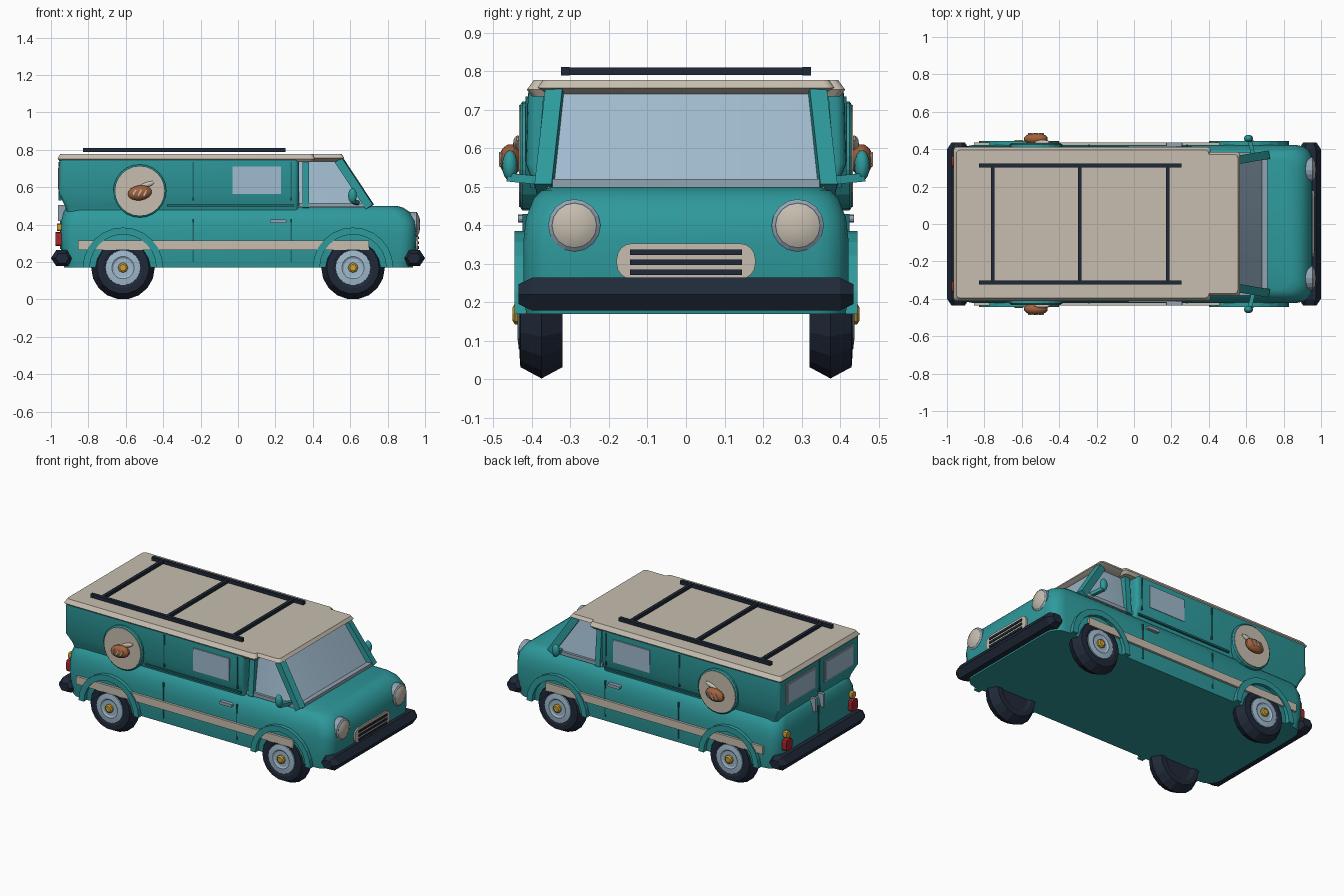
import bpy, bmesh, math
from mathutils import Vector, Matrix

cube = bpy.data.objects.get("Cube")
if cube:
    bpy.data.objects.remove(cube)


def material(name, r, g, b):
    m = bpy.data.materials.new(name)
    m.use_nodes = True
    m.diffuse_color = (r, g, b, 1)
    m.node_tree.nodes["Principled BSDF"].inputs["Base Color"].default_value = (r, g, b, 1)
    return m


TEAL = material("teal paint", .027, .32, .33)
SEAM = material("dark teal", .012, .14, .15)
CREAM = material("cream", .57, .51, .43)
GLASS = material("pale blue glass", .35, .49, .61)
NAVY = material("navy rubber", .014, .022, .04)
METAL = material("grey metal", .29, .37, .45)
BROWN = material("bread brown", .36, .12, .045)
RED = material("red lens", .38, .017, .026)
GOLD = material("gold", .6, .35, .03)


def finish(name, bm, mat, mirror=False, smooth=False):
    bmesh.ops.recalc_face_normals(bm, faces=bm.faces)
    me = bpy.data.meshes.new(name)
    bm.to_mesh(me)
    bm.free()
    me.materials.append(mat)
    ob = bpy.data.objects.new(name, me)
    bpy.context.collection.objects.link(ob)
    if smooth:
        bpy.ops.object.select_all(action='DESELECT')
        ob.select_set(True)
        bpy.context.view_layer.objects.active = ob
        bpy.ops.object.shade_smooth_by_angle(angle=math.radians(32))
    if mirror:
        mod = ob.modifiers.new("Mirror", 'MIRROR')
        mod.use_axis = (False, True, False)
    return ob


def loft(name, rings, mat, mirror=False, smooth=False):
    """Skin a list of equal point rings and cap both ends."""
    bm = bmesh.new()
    vs = [[bm.verts.new(p) for p in ring] for ring in rings]
    n = len(vs[0])
    for a, b in zip(vs, vs[1:]):
        for i in range(n):
            j = (i + 1) % n
            bm.faces.new((a[i], a[j], b[j], b[i]))
    bm.faces.new(vs[0])
    bm.faces.new(vs[-1])
    return finish(name, bm, mat, mirror, smooth)


def place(u, v, axis, a):
    return {'x': (a, u, v), 'y': (u, a, v), 'z': (u, v, a)}[axis]


def rounded(u0, u1, v0, v1, r, n=4):
    pts = []
    corners = ((u1 - r, v1 - r), (u0 + r, v1 - r), (u0 + r, v0 + r), (u1 - r, v0 + r))
    for k, (cu, cv) in enumerate(corners):
        for i in range(n + 1):
            t = (k + i / n) * math.pi / 2
            pts.append((cu + r * math.cos(t), cv + r * math.sin(t)))
    return pts


def prism(name, pts, axis, a, b, mat, mirror=False):
    return loft(name, [[place(u, v, axis, s) for u, v in pts] for s in (a, b)], mat, mirror)


def plate(name, u0, u1, v0, v1, axis, a, b, mat, mirror=False):
    return prism(name, [(u0, v0), (u1, v0), (u1, v1), (u0, v1)], axis, a, b, mat, mirror)


def lathe(name, axis, cu, cv, profile, mat, n=20, mirror=False, smooth=False):
    turns = [2 * math.pi * i / n for i in range(n)]
    rings = [[place(cu + r * math.cos(t), cv + r * math.sin(t), axis, s) for t in turns]
             for s, r in profile]
    return loft(name, rings, mat, mirror, smooth)


def shell(name, levels, corner, mat):
    """Stack rounded plan outlines given as (z, rear, front, half width)."""
    rings = [[(u, v, z) for u, v in rounded(x0, x1, -w, w, corner)] for z, x0, x1, w in levels]
    return loft(name, rings, mat, smooth=True)


def bar(name, p, q, size, mat, mirror=False):
    p, q = Vector(p), Vector(q)
    d = (q - p).normalized()
    side = d.cross(Vector((0, 0, 1)) if abs(d.z) < .9 else Vector((0, 1, 0))).normalized() * size / 2
    up = d.cross(side)
    return loft(name, [[c + side + up, c - side + up, c - side - up, c + side - up]
                       for c in (p, q)], mat, mirror)


def blob(name, centre, scale, tilt, mat):
    bm = bmesh.new()
    m = (Matrix.Translation(centre) @ Matrix.Rotation(math.radians(tilt), 4, 'Y')
         @ Matrix.Diagonal((*scale, 1)))
    bmesh.ops.create_uvsphere(bm, u_segments=14, v_segments=8, radius=1, matrix=m)
    return finish(name, bm, mat, True, True)


# Body shells
shell("lower_body", [(.17, -.93, .935, .415), (.24, -.945, .95, .422), (.36, -.95, .955, .422),
                     (.42, -.945, .948, .415), (.47, -.932, .915, .395),
                     (.49, -.92, .885, .375), (.50, -.90, .85, .35)], .085, TEAL)
shell("upper_body", [(.47, -.915, .325, .385), (.50, -.925, .325, .392),
                     (.56, -.955, .325, .415), (.745, -.955, .325, .41)], .025, TEAL)
shell("cab_glass", [(.48, .30, .705, .372), (.745, .30, .54, .335)], .012, GLASS)
shell("main_roof", [(.735, -.95, .40, .40), (.752, -.965, .41, .413), (.777, -.95, .40, .395)],
      .02, CREAM)
shell("cab_roof", [(.737, .35, .535, .35), (.757, .35, .568, .385), (.777, .35, .555, .372)],
      .02, CREAM)

# Cab pillars and windscreen trim
bar("windscreen_pillar", (.705, .368, .495), (.54, .34, .745), .045, TEAL, True)
bar("door_pillar", (.362, .372, .49), (.362, .352, .745), .036, TEAL, True)
bar("door_window_sill", (.33, .372, .505), (.69, .372, .505), .022, METAL, True)
bar("windscreen_sill", (.70, -.36, .505), (.70, .36, .505), .03, METAL)

# Wheels and arches
for end, x in (("rear", -.615), ("front", .615)):
    lathe(end + "_tyre", 'y', x, .17, [(.33, .09), (.32, .11), (.32, .14), (.375, .17),
                                      (.43, .14), (.432, .11), (.425, .09)], NAVY, 18, True)
    lathe(end + "_hub", 'y', x, .17, [(.40, .095), (.434, .093), (.438, .06), (.432, .05)],
          GLASS, 18, True)
    lathe(end + "_hub_cap", 'y', x, .17, [(.42, .027), (.444, .027), (.45, .018)], GOLD, 8, True)
    arcs = [[(x + r * math.cos(math.pi * i / 12), .17 + r * math.sin(math.pi * i / 12))
             for i in range(13)] for r in (.215, .178)]
    prism(end + "_arch", arcs[0] + arcs[1][::-1], 'y', .38, .445, TEAL, True)

# Side trim
plate("side_stripe", -.855, .70, .265, .315, 'y', .41, .437, CREAM, True)
plate("side_window", -.03, .23, .565, .71, 'y', .408, .418, GLASS, True)
plate("sliding_rail", -.38, .30, .497, .509, 'y', .385, .404, SEAM, True)
for x in (-.24, .285):
    plate("door_seam_upper", x - .004, x + .004, .53, .735, 'y', .405, .417, SEAM, True)
    plate("door_seam_lower", x - .004, x + .004, .20, .43, 'y', .412, .424, SEAM, True)
prism("door_handle", rounded(.17, .26, .408, .428, .009, 2), 'y', .40, .436, METAL, True)

# Round bakery sign
lathe("sign_rim", 'y', -.525, .58, [(.38, .142), (.424, .142), (.43, .134)], TEAL, 24, True)
lathe("sign_face", 'y', -.525, .58, [(.40, .132), (.434, .132)], CREAM, 24, True)
blob("bread_loaf", (-.525, .455, .57), (.066, .031, .04), -8, BROWN)
blob("bread_knife", (-.49, .437, .612), (.048, .012, .014), -20, CREAM)
for i in (-1, 0, 1):
    x = -.525 + i * .03
    bar("bread_slash", (x - .009, .482, .555), (x + .009, .482, .588), .008, CREAM, True)

# Door mirrors
blob("door_mirror", (.612, .457, .555), (.024, .02, .04), 0, TEAL)
bar("mirror_arm", (.64, .36, .515), (.615, .462, .525), .022, TEAL, True)

# Bumpers
hexagon = [(.06, 0), (.032, .043), (-.03, .043), (-.06, 0), (-.03, -.042), (.032, -.042)]
for end, s in (("front", 1), ("rear", -1)):
    rings = [[(s * (.94 + u * k), y, .221 + v * k) for u, v in hexagon]
             for y, k in ((-.435, .6), (-.40, 1), (.40, 1), (.435, .6))]
    loft(end + "_bumper", rings, NAVY)

# Nose details
lathe("headlight_rim", 'x', .29, .40, [(.90, .068), (.955, .068), (.962, .058)], METAL, 16, True)
lathe("headlight_lens", 'x', .29, .40, [(.93, .057), (.962, .056), (.97, .04), (.974, .015)],
      CREAM, 16, True, True)
prism("grille_plate", rounded(-.18, .18, .26, .353, .04), 'x', .93, .963, CREAM)
for z in (.278, .304, .33):
    plate("grille_slot", -.145, .145, z - .007, z + .007, 'x', .95, .968, NAVY)

# Back doors and lamps
plate("back_window_frame", .045, .345, .575, .715, 'x', -.959, -.95, METAL, True)
plate("back_window", .057, .333, .587, .703, 'x', -.963, -.954, GLASS, True)
plate("back_door_seam_upper", -.005, .005, .53, .735, 'x', -.959, -.945, SEAM)
plate("back_door_seam_lower", -.005, .005, .27, .44, 'x', -.953, -.943, SEAM)
plate("back_door_handle", .03, .05, .42, .505, 'x', -.962, -.92, METAL, True)
prism("tail_lamp", rounded(.305, .365, .285, .36, .015, 2), 'x', -.975, -.92, RED, True)
prism("turn_lamp", rounded(.315, .355, .365, .405, .012, 2), 'x', -.968, -.92, GOLD, True)

# Roof rack
bar("rack_rail", (-.83, .313, .8), (.255, .313, .8), .022, NAVY, True)
for x in (-.755, -.29, .18):
    bar("rack_crossbar", (x, -.313, .8), (x, .313, .8), .02, NAVY)
